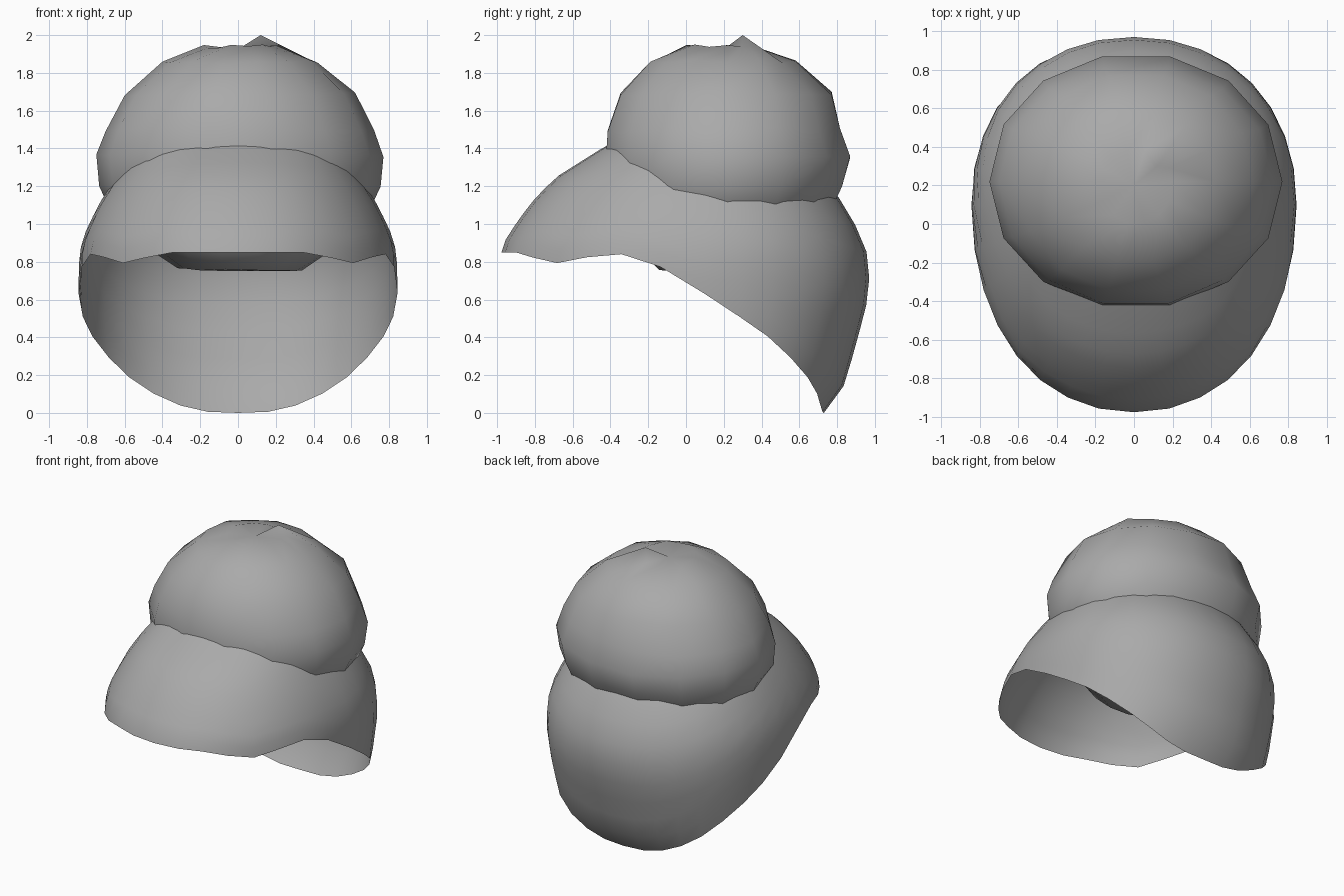
import bpy, bmesh, math, random

if "Cube" in bpy.data.objects:
    bpy.data.objects.remove(bpy.data.objects["Cube"])

random.seed(4)
grey = bpy.data.materials.new("plain grey")
grey.diffuse_color = (0.4, 0.4, 0.4, 1)
grey.use_nodes = True
grey.node_tree.nodes["Principled BSDF"].inputs["Base Color"].default_value = grey.diffuse_color


def interp(table, t):
    """Linear lookup in rows of (key, values...) sorted by key."""
    if t <= table[0][0]:
        return table[0][1:]
    for a, b in zip(table, table[1:]):
        if t <= b[0]:
            k = (t - a[0]) / (b[0] - a[0])
            return tuple(p + (q - p) * k for p, q in zip(a[1:], b[1:]))
    return table[-1][1:]


def fuller(v, power):
    return math.copysign(abs(v) ** power, v)


def section_point(table, yc, a, z, power=1.0):
    """Point at angle a on an egg section with half width, front and back."""
    w, f, b = interp(table, z)
    c, s = fuller(math.cos(a), power), fuller(math.sin(a), power)
    return (w * c, yc + s * ((b - yc) if s > 0 else (yc - f)), z)


def bridge(bm, rings):
    for lo, up in zip(rings, rings[1:]):
        n = len(lo)
        for i in range(n):
            j = (i + 1) % n
            bm.faces.new((lo[i], lo[j], up[j], up[i]))


def finish(bm, name):
    mesh = bpy.data.meshes.new(name)
    bm.to_mesh(mesh)
    bm.free()
    mesh.materials.append(grey)
    obj = bpy.data.objects.new(name, mesh)
    bpy.context.collection.objects.link(obj)
    bpy.ops.object.select_all(action='DESELECT')
    obj.select_set(True)
    bpy.context.view_layer.objects.active = obj
    bpy.ops.object.shade_smooth_by_angle(angle=math.radians(80))


# Open skirt: egg sections by height (z, half width, front y, back y)
skirt = [(0.0, .73, -.98, .73), (.15, .79, -.98, .84), (.4, .83, -.98, .91),
         (.65, .845, -.98, .975), (.84, .84, -.98, .96), (.93, .82, -.95, .93),
         (1.1, .74, -.83, .84), (1.24, .65, -.70, .73), (1.41, .52, -.43, .56),
         (1.48, .42, -.30, .45)]
# Bottom rim height by sine of the angle around the skirt
rim = [(-1, .85), (-.93, .85), (-.74, .79), (-.55, .83), (-.435, .845),
       (-.3, .82), (-.16, .74), (0, .63), (.235, .5), (.475, .37),
       (.75, .17), (.9, .06), (.97, .01), (1, 0)]
N, ROWS, POWER = 32, 9, .93
bm = bmesh.new()
rings = []
for r in range(ROWS + 1):
    ring = []
    for i in range(N):
        a = 2 * math.pi * i / N
        low = interp(rim, fuller(math.sin(a), POWER))[0]
        high = 1.37 - .09 * math.sin(a)      # hidden top edge inside the crown
        z = low + (high - low) * r / ROWS
        ring.append(bm.verts.new(section_point(skirt, .1, a, z, POWER)))
    rings.append(ring)
bridge(bm, rings)
finish(bm, "skirt_with_brim")

# Rounded crown, a slightly uneven closed ball
crown = [(.76, .33, -.15, .52), (.87, .49, -.26, .63), (1.0, .62, -.34, .73),
         (1.1, .70, -.39, .79),
         (1.2, .745, -.43, .84), (1.36, .76, -.44, .885), (1.5, .71, -.43, .83),
         (1.69, .61, -.36, .785), (1.86, .41, -.2, .59), (1.94, .19, 0, .38)]
N = 14
bm = bmesh.new()
rings = []
for k, row in enumerate(crown):
    ring = []
    for i in range(N):
        x, y, z = section_point(crown, .22, 2 * math.pi * i / N, row[0], .97)
        wobble = random.uniform(-.01, .01)
        ring.append(bm.verts.new((x + .01, y, z + wobble)))
    rings.append(ring)
bridge(bm, rings)
bottom = bm.verts.new((0, .2, .75))
pole = bm.verts.new((0, .2, 1.925))
for i in range(N):
    j = (i + 1) % N
    bm.faces.new((rings[0][j], rings[0][i], bottom))
    bm.faces.new((rings[-1][i], rings[-1][j], pole))
# Small folded tip beside the pole
rings[-1][2].co = (.12, .3, 2.0)
finish(bm, "crown")
